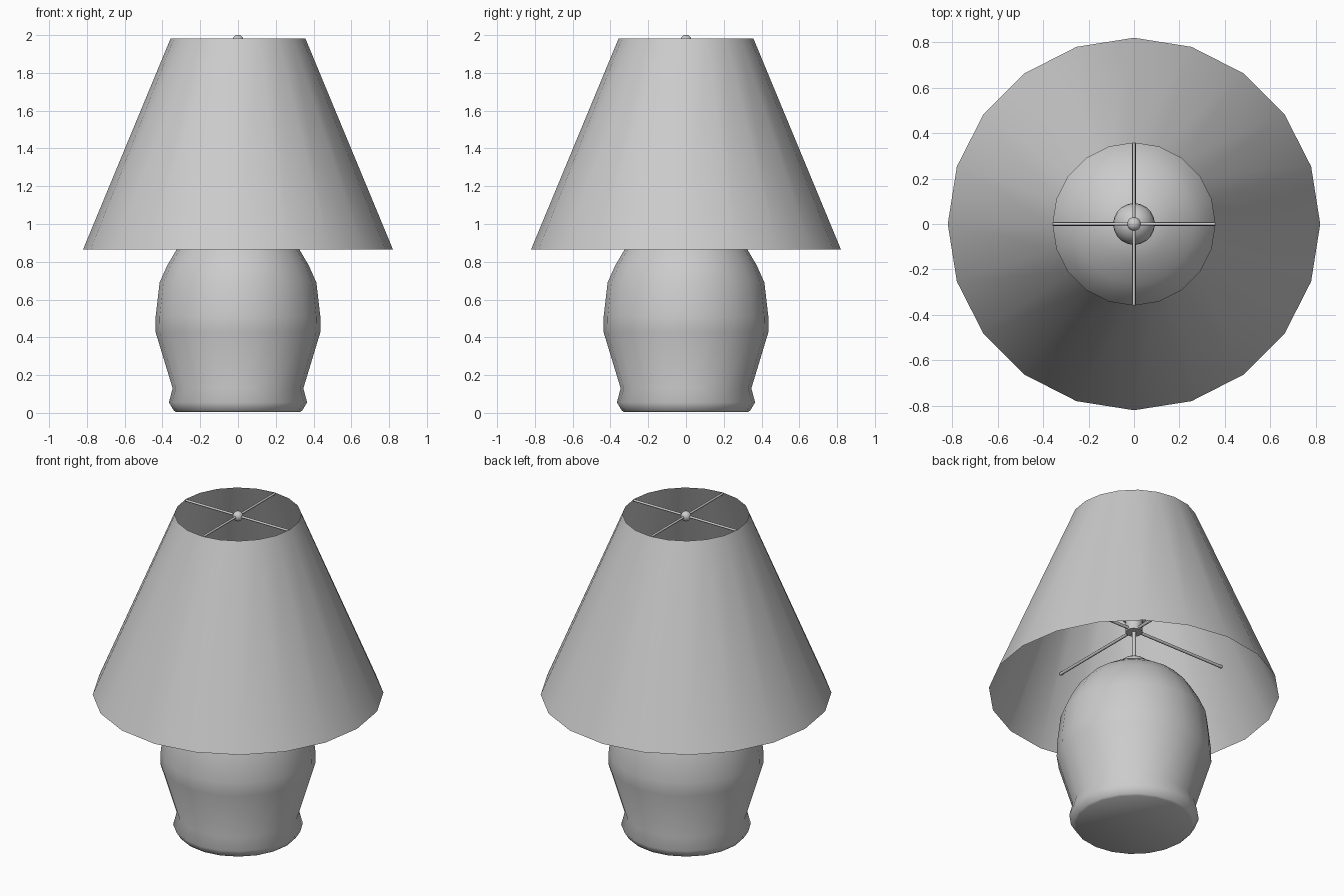
import bpy, bmesh
from math import pi, sin, cos, radians
from mathutils import Matrix, Vector

if "Cube" in bpy.data.objects:
    bpy.data.objects.remove(bpy.data.objects["Cube"])


def finish(name, bm, angle=40):
    """Turn a bmesh into a named, smooth-shaded object."""
    bmesh.ops.remove_doubles(bm, verts=bm.verts, dist=1e-5)
    bmesh.ops.recalc_face_normals(bm, faces=bm.faces)
    mesh = bpy.data.meshes.new(name)
    bm.to_mesh(mesh)
    bm.free()
    obj = bpy.data.objects.new(name, mesh)
    bpy.context.collection.objects.link(obj)
    bpy.ops.object.select_all(action='DESELECT')
    obj.select_set(True)
    bpy.context.view_layer.objects.active = obj
    bpy.ops.object.shade_smooth_by_angle(angle=radians(angle))
    return obj


def lathe(name, profile, sides=20, angle=40):
    """Revolve (radius, z) points around the z axis."""
    bm = bmesh.new()
    rings = [[bm.verts.new((r * cos(2 * pi * i / sides), r * sin(2 * pi * i / sides), z))
              for i in range(sides)] for r, z in profile]
    for a, b in zip(rings, rings[1:]):
        for i in range(sides):
            j = (i + 1) % sides
            bm.faces.new((a[i], a[j], b[j], b[i]))
    bmesh.ops.dissolve_degenerate(bm, dist=1e-6, edges=bm.edges)
    return finish(name, bm, angle)


def rod(name, start, end, radius, sides=8):
    """Thin round bar between two points."""
    a, b = Vector(start), Vector(end)
    d = b - a
    bm = bmesh.new()
    bmesh.ops.create_cone(bm, cap_ends=True, segments=sides, radius1=radius, radius2=radius,
                          depth=d.length,
                          matrix=Matrix.Translation((a + b) / 2) @ d.to_track_quat('Z', 'Y').to_matrix().to_4x4())
    return finish(name, bm, 50)


def ball(name, z, radius, height):
    """Ellipsoid on the z axis."""
    bm = bmesh.new()
    bmesh.ops.create_uvsphere(bm, u_segments=20, v_segments=12, radius=1,
                              matrix=Matrix.Translation((0, 0, z)) @ Matrix.Diagonal((radius, radius, height, 1)))
    return finish(name, bm, 60)


# Ceramic body
lathe("lamp_body", [(0, 0.005), (0.33, 0.005), (0.34, 0.013), (0.366, 0.055), (0.346, 0.13),
                    (0.437, 0.43), (0.436, 0.51), (0.415, 0.69), (0.375, 0.78), (0.325, 0.865),
                    (0.265, 0.93), (0.16, 1.0), (0.08, 1.03), (0, 1.035)], 20, 60)

# Open conical shade
lathe("shade", [(0.82, 0.866), (0.357, 1.982)])

# Cap on the body, and stem up to the bulb socket
ball("body_cap", 1.03, 0.09, 0.058)
rod("stem", (0, 0, 1.05), (0, 0, 1.27), 0.011)

# Socket and bulb
rod("bulb_socket", (0, 0, 1.258), (0, 0, 1.34), 0.048, 16)
ball("bulb", 1.41, 0.092, 0.095)

# Crossed wires holding the shade, at the socket and at the top
for i in range(4):
    c, s = cos(i * pi / 2), sin(i * pi / 2)
    rod(f"lower_arm_{i + 1}", (0, 0, 1.272), (0.645 * c, 0.645 * s, 1.272), 0.009)
    rod(f"top_arm_{i + 1}", (0, 0, 1.973), (0.357 * c, 0.357 * s, 1.973), 0.007)

# Finial ball
ball("finial", 1.971, 0.03, 0.03)
